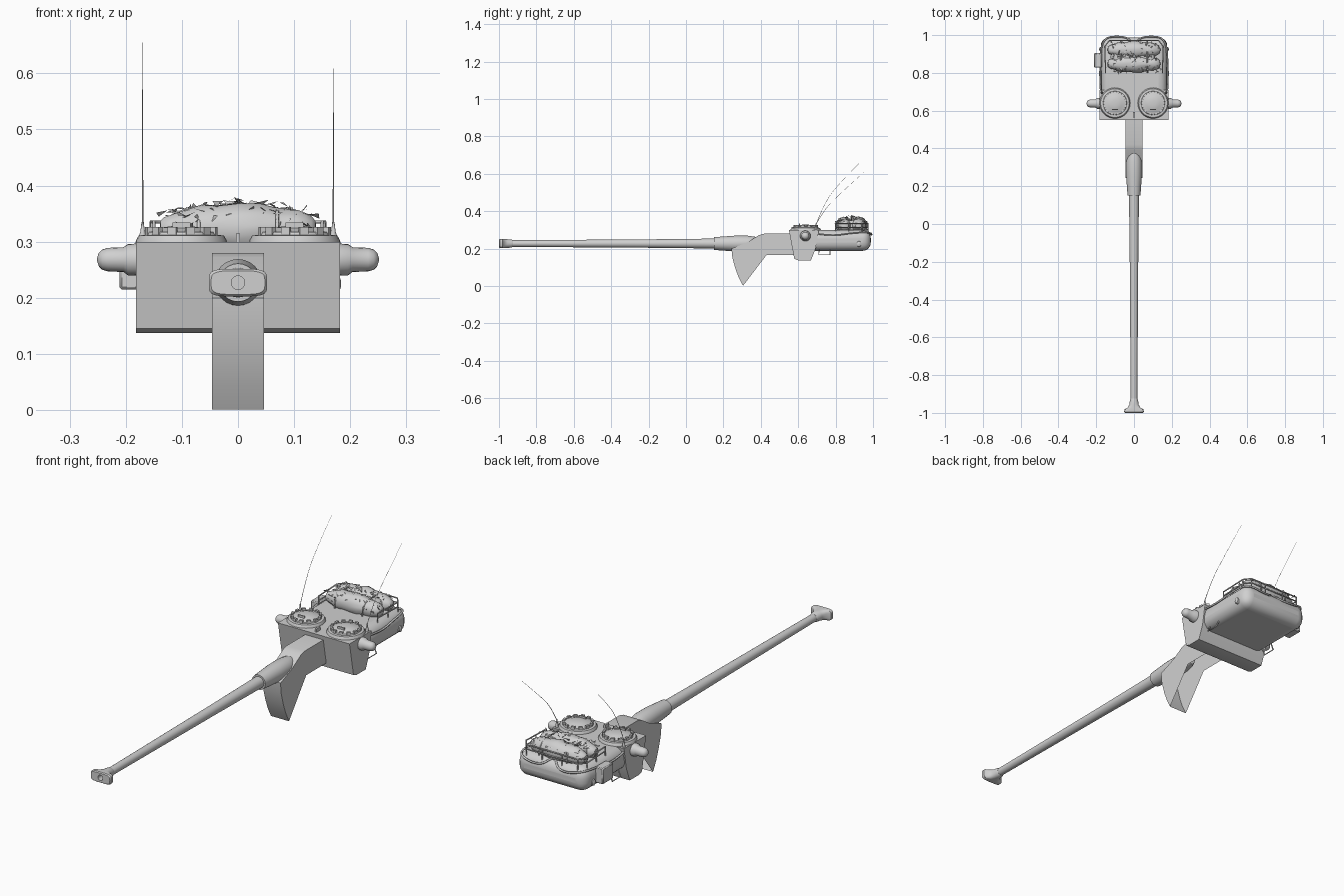
import bpy, bmesh, math, random
from mathutils import Vector, Matrix

if "Cube" in bpy.data.objects:
    bpy.data.objects.remove(bpy.data.objects["Cube"])

random.seed(4)
grey = bpy.data.materials.new("plain grey")
grey.diffuse_color = (0.63, 0.63, 0.63, 1)
grey.use_nodes = True
grey.node_tree.nodes["Principled BSDF"].inputs["Base Color"].default_value = grey.diffuse_color


def finish(name, bm, smooth=True, bevel=0, segs=3):
    bmesh.ops.recalc_face_normals(bm, faces=bm.faces)
    me = bpy.data.meshes.new(name)
    bm.to_mesh(me)
    bm.free()
    ob = bpy.data.objects.new(name, me)
    bpy.context.collection.objects.link(ob)
    me.materials.append(grey)
    if bevel:
        m = ob.modifiers.new("bevel", 'BEVEL')
        m.width, m.segments = bevel, segs
    if smooth:
        bpy.ops.object.select_all(action='DESELECT')
        ob.select_set(True)
        bpy.context.view_layer.objects.active = ob
        bpy.ops.object.shade_smooth_by_angle(angle=math.radians(35))
    return ob


def add_box(bm, lo, hi, rot=None):
    lo, hi = Vector(lo), Vector(hi)
    m = Matrix.Translation((lo + hi) / 2) @ (rot or Matrix()) @ Matrix.Diagonal((*(hi - lo), 1))
    bmesh.ops.create_cube(bm, size=1, matrix=m)


def box(name, lo, hi, bevel=0, segs=3):
    bm = bmesh.new()
    add_box(bm, lo, hi)
    return finish(name, bm, bool(bevel), bevel, segs)


def extrude_x(name, pts, x0, x1, open_edges=()):
    """Extrude a (y, z) side profile across x; profile edges in open_edges get no wall."""
    bm = bmesh.new()
    a, b = ([bm.verts.new((x, y, z)) for y, z in pts] for x in (x0, x1))
    bm.faces.new(a)
    bm.faces.new(b[::-1])
    for i in range(len(pts)):
        if i not in open_edges:
            j = (i + 1) % len(pts)
            bm.faces.new((a[j], a[i], b[i], b[j]))
    return finish(name, bm)


def loft(name, rings, centre, axis, n=24):
    """Rings of (distance, half width, half height[, squareness power]) along an axis."""
    a = Vector(axis)
    u, v = (Vector((0, 1, 0)), Vector((0, 0, 1))) if a.x else \
        (Vector((1, 0, 0)), Vector((0, 0, 1))) if a.y else (Vector((1, 0, 0)), Vector((0, 1, 0)))
    bm = bmesh.new()
    loops = []
    for d, ru, rv, *pw in rings:
        power = pw[0] if pw else 1
        sq = lambda t: math.copysign(abs(t) ** power, t)
        loops.append([bm.verts.new(Vector(centre) + a * d
                      + u * ru * sq(math.cos(2 * math.pi * i / n))
                      + v * rv * sq(math.sin(2 * math.pi * i / n))) for i in range(n)])
    for p, q in zip(loops, loops[1:]):
        for i in range(n):
            bm.faces.new((p[i], p[(i + 1) % n], q[(i + 1) % n], q[i]))
    bm.faces.new(loops[0])
    bm.faces.new(loops[-1])
    return finish(name, bm)


def tube(name, pts, r, spline='POLY', tip=1.0):
    cu = bpy.data.curves.new(name, 'CURVE')
    cu.dimensions, cu.bevel_depth, cu.bevel_resolution = '3D', r, 1
    cu.resolution_u, cu.use_fill_caps = 6, True
    s = cu.splines.new(spline)
    s.points.add(len(pts) - 1)
    for i, (p, c) in enumerate(zip(s.points, pts)):
        p.co = (*c, 1)
        p.radius = 1 + (tip - 1) * i / (len(pts) - 1)
    if spline == 'NURBS':
        s.order_u, s.use_endpoint_u = 3, True
    ob = bpy.data.objects.new(name, cu)
    bpy.context.collection.objects.link(ob)
    cu.materials.append(grey)
    bpy.ops.object.select_all(action='DESELECT')
    ob.select_set(True)
    bpy.context.view_layer.objects.active = ob
    bpy.ops.object.convert(target='MESH')


# Turret body with a small bottom chamfer, and rear bustle
extrude_x("turret_body", [(.550, .299), (.579, .145), (.60, .137), (.668, .137), (.693, .2), (.71, .299)], -.182, .182)
box("rear_bustle", (-.176, .64, .188), (.176, .988, .299), .045, 5)

# Gun cradle with hanging curved shield, open underneath
extrude_x("gun_cradle", [(.60, .28), (.42, .28), (.39, .272), (.33, .235), (.243, .20), (.248, .15), (.265, .09),
                         (.282, .045), (.305, .001), (.43, .165), (.60, .165)], -.046, .046, (8, 9))

# Gun: sleeve, barrel, flat flared muzzle with a bore
loft("gun_sleeve", [(.15, .034, .034), (.19, .037, .037), (.26, .042, .042), (.33, .042, .042),
                    (.37, .036, .036), (.40, .02, .03)], (0, 0, .227), (0, 1, 0))
loft("gun_barrel", [(-.95, .0175, .0175), (-.2, .0225, .0225), (.16, .0265, .0265)], (0, 0, .227), (0, 1, 0))
loft("muzzle_brake", [(-.925, .018, .018), (-.935, .022, .022), (-.955, .024, .023, .9), (-.972, .034, .024, .6),
                      (-.981, .051, .0245, .45), (-.995, .052, .0245, .45), (-1, .048, .021, .5),
                      (-1, .012, .012), (-.96, .012, .012)], (0, 0, .227), (0, 1, 0), 32)

for s, side in ((-1, "left"), (1, "right")):
    # Side pods with rounded ends
    loft(side + "_pod", [(.16, .029, .029), (.196, .028, .028), (.204, .022, .022), (.232, .021, .021),
                         (.242, .018, .018), (.248, .012, .012), (.251, .003, .003)],
         (0, .638, .268), (s, 0, 0), 20)
    # Cupola with stepped ring, shallow domed hatch and periscope blocks
    c = (s * .101, .640, 0)
    loft(side + "_cupola", [(.295, .082, .082), (.302, .081, .081), (.311, .076, .076), (.312, .064, .064),
                            (.317, .062, .062), (.319, .05, .05), (.325, .036, .036), (.328, .015, .015)],
         c, (0, 0, 1), 32)
    bm = bmesh.new()
    for i in range(12):
        a = 2 * math.pi * (i + .5) / 12
        p = Vector(c) + Vector((.060 * math.cos(a), .060 * math.sin(a), .317))
        add_box(bm, p - Vector((.005, .008, .009)), p + Vector((.005, .008, .009)), Matrix.Rotation(a, 4, 'Z'))
    add_box(bm, (c[0] - .016, .603, .315), (c[0] + .016, .609, .334))
    finish(side + "_periscopes", bm, False)
    # Antenna and its base
    x = s * .17
    loft(side + "_antenna_base", [(.29, .007, .007), (.312, .006, .006), (.318, .004, .004), (.335, .002, .002)],
         (x, .695, 0), (0, 0, 1), 10)
    path = [(.695, .33), (.735, .43), (.80, .53), (.925, .655)] if s < 0 else \
        [(.695, .33), (.74, .41), (.82, .49), (.95, .608)]
    tube(side + "_antenna", [(x, y, z) for y, z in path], .0014, spline='NURBS', tip=.3)
    # Step loop under the bustle edge
    tube(side + "_step", [(s * .15, .71, .20), (s * .165, .71, .167), (s * .165, .77, .167), (s * .15, .77, .20)], .003)
    # Lifting eye on the bustle side
    loft(side + "_lifting_eye", [(.17, .013, .016), (.18, .011, .014), (.184, .004, .005)],
         (0, .925, .225), (s, 0, 0), 12)
    # Tow cable draped round the bustle, dipping at the rear centre
    tube(side + "_tow_cable", [(s * px, py, pz) for px, py, pz in
         ((.176, .70, .28), (.181, .78, .268), (.177, .88, .283), (.172, .95, .288), (.145, .988, .284),
          (.09, .994, .272), (.04, .988, .275), (.015, .966, .296), (0, .95, .302))], .0045, spline='NURBS')

# Side stowage box, front sight
box("side_box", (-.211, .828, .215), (-.17, .905, .288), .004, 1)
box("front_sight", (-.004, .565, .295), (.004, .592, .315))

# Luggage rail: two bars with posts
rail = [(-.15, .80), (-.155, .94), (-.13, .972), (.13, .972), (.155, .94), (.15, .80)]
for i, z in enumerate((.314, .335)):
    tube(f"rail_bar_{i}", [(x, y, z) for x, y in rail], .003)
posts = rail + [(-.153, .87), (.153, .87), (-.05, .972), (.05, .972)]
for i, (x, y) in enumerate(posts):
    tube(f"rail_post_{i}", [(x, y, .28), (x, y, .335)], .0028)

# Stowed canvas rolls, lumpy and swollen in the middle
for k, (yc, zc, r) in enumerate(((.848, .322, .044), (.922, .322, .044))):
    bm = bmesh.new()
    bmesh.ops.create_uvsphere(bm, u_segments=28, v_segments=16, radius=1, matrix=Matrix.Rotation(math.pi / 2, 4, 'Y'))
    for v in bm.verts:
        t = v.co.x
        x = math.copysign(abs(t) ** .8, t) * .14
        lump = 1 + .07 * math.sin(70 * x + k) + random.uniform(-.04, .04)
        rad = r * (1.05 - .25 * abs(t)) * lump
        q = Vector((v.co.y, v.co.z))
        q = q.normalized() * q.length ** .5 if q.length > 1e-4 else q
        v.co = (x, yc + q.x * rad, zc + q.y * rad)
    finish(f"canvas_roll_{k}", bm)
box("canvas_filling", (-.11, .835, .29), (.11, .93, .35), .02)

# Straps around the rolls
for i, x in enumerate((-.07, .07)):
    tube(f"strap_{i}", [(x, y, z) for y, z in ((.802, .30), (.806, .333), (.825, .353), (.86, .359),
                        (.91, .359), (.945, .353), (.964, .333), (.967, .30))], .003)

# Leafy camouflage scraps over the rolls
bm = bmesh.new()
for i in range(100):
    x, a = random.uniform(-.135, .135), random.uniform(.1, math.pi - .1)
    h = .052 * (1.05 - .35 * abs(x) / .14)
    p = Vector((x, .884 + .08 * math.cos(a), .318 + h * math.sin(a) ** .6))
    d = [Vector([random.uniform(-1, 1) for _ in range(3)]) * .016 for _ in range(3)]
    bm.faces.new([bm.verts.new(p + Vector((q.x, q.y, q.z * .5))) for q in d])
finish("camouflage_scraps", bm, False)
